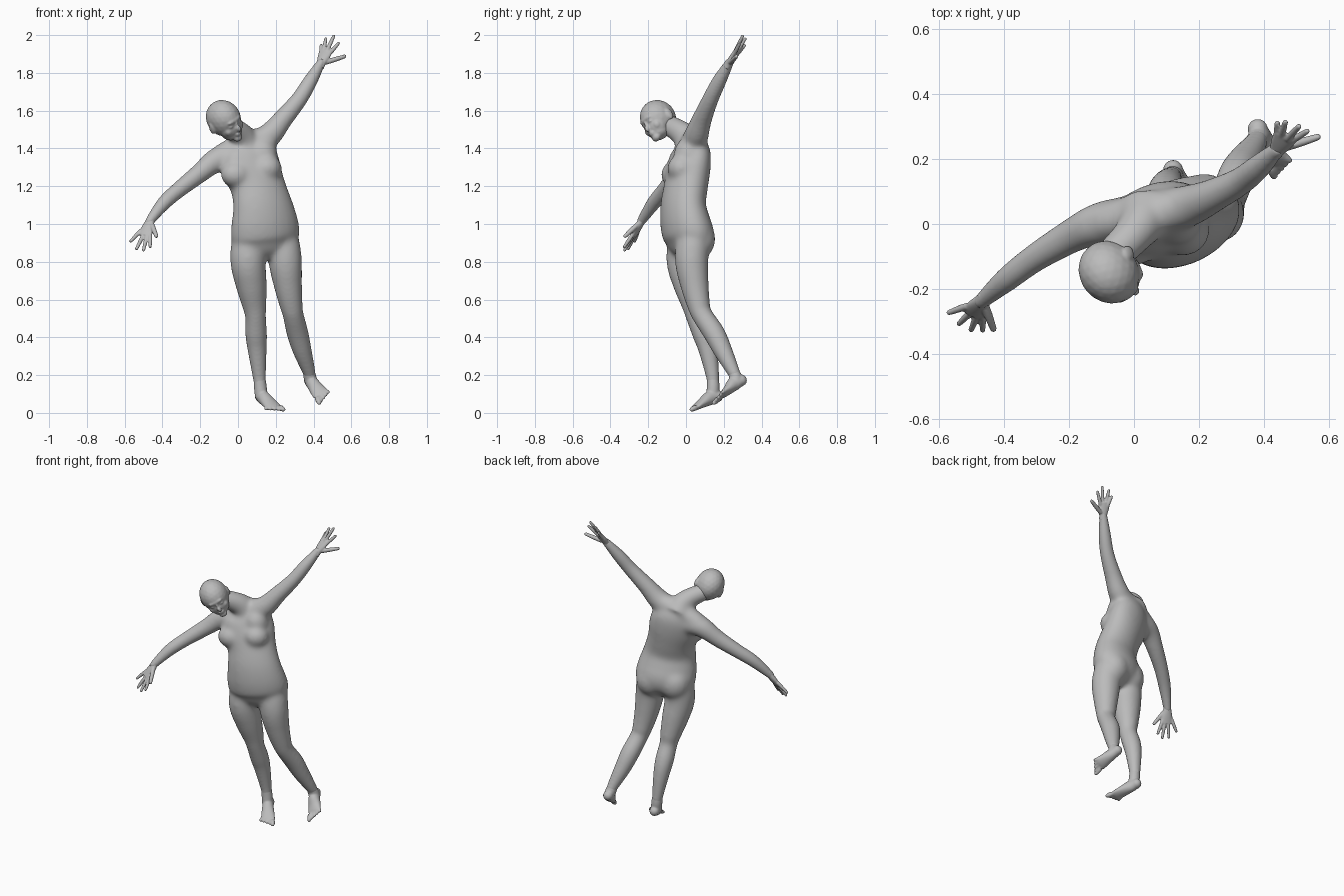
import bpy, bmesh, math
from mathutils import Vector, Matrix

cube = bpy.data.objects.get("Cube")
if cube:
    bpy.data.objects.remove(cube, do_unlink=True)

# One plain grey for the whole figure
grey = bpy.data.materials.new("plain_grey")
grey.use_nodes = True
grey.diffuse_color = (0.5, 0.5, 0.5, 1)
grey.node_tree.nodes["Principled BSDF"].inputs["Base Color"].default_value = (0.5, 0.5, 0.5, 1)

SIDES, STEPS = 24, 5


def spline(points):
    """Smooth path through rings of (x, y, z, half width, half depth)."""
    rings = [Vector(p if len(p) == 5 else (*p, p[3])) for p in points]
    last = len(rings) - 1
    path = []
    for i in range(last):
        before, start = rings[max(i - 1, 0)], rings[i]
        end, after = rings[i + 1], rings[min(i + 2, last)]
        for k in range(STEPS):
            t = k / STEPS
            tangent_in, tangent_out = (end - before) / 2, (after - start) / 2
            path.append(start * (2 * t**3 - 3 * t**2 + 1) + tangent_in * (t**3 - 2 * t**2 + t)
                        + end * (3 * t**2 - 2 * t**3) + tangent_out * (t**3 - t**2))
    path.append(rings[last])
    return path


def loft(bm, points, across=(0.93, 0.37, 0)):
    """Closed tube of elliptical rings; 'across' sets the direction of the width."""
    path = spline(points)
    centres = [Vector(p[:3]) for p in path]
    loops = []
    for i, ring in enumerate(path):
        along = (centres[min(i + 1, len(path) - 1)] - centres[max(i - 1, 0)]).normalized()
        side = Vector(across)
        side = (side - along * side.dot(along)).normalized()
        depth = along.cross(side)
        loop = []
        for k in range(SIDES):
            angle = math.tau * k / SIDES
            loop.append(bm.verts.new(centres[i] + side * ring[3] * math.cos(angle)
                                     + depth * ring[4] * math.sin(angle)))
        loops.append(loop)
    for low, high in zip(loops, loops[1:]):
        for k in range(SIDES):
            n = (k + 1) % SIDES
            bm.faces.new((low[k], low[n], high[n], high[k]))
    bm.faces.new(loops[0][::-1])
    bm.faces.new(loops[-1])


def blob(bm, centre, radii, axes=None):
    """Ellipsoid, optionally turned to the given axes."""
    turn = axes.to_4x4() if axes else Matrix()
    matrix = Matrix.Translation(centre) @ turn @ Matrix.Diagonal((*radii, 1))
    bmesh.ops.create_icosphere(bm, subdivisions=3, radius=1, matrix=matrix)


def digit(bm, base, tip, radius):
    """Finger or toe with a round end."""
    base, tip = Vector(base), Vector(tip)
    middle = base.lerp(tip, 0.5)
    loft(bm, [(*base, radius), (*middle, radius), (*tip, radius * 0.8)], (0.6, 0.3, 0.7))
    blob(bm, tip, [radius * 0.8] * 3)


def relax(obj, iterations, group=""):
    soft = obj.modifiers.new("relax", 'SMOOTH')
    soft.factor = 0.5
    soft.iterations = iterations
    soft.vertex_group = group


def finish(bm, name, voxel, smoothing):
    """Fuse overlapping volumes into one smooth skin."""
    bmesh.ops.recalc_face_normals(bm, faces=bm.faces)
    mesh = bpy.data.meshes.new(name)
    bm.to_mesh(mesh)
    bm.free()
    mesh.materials.append(grey)
    obj = bpy.data.objects.new(name, mesh)
    bpy.context.scene.collection.objects.link(obj)
    fuse = obj.modifiers.new("fuse", 'REMESH')
    fuse.mode = 'VOXEL'
    fuse.voxel_size = voxel
    fuse.use_smooth_shade = True
    relax(obj, smoothing)
    return obj


# Body: trunk, shoulders and neck
body = bmesh.new()
loft(body, [(.15, .012, .815, .07, .04), (.15, .012, .86, .15, .09), (.145, .014, .93, .188, .126),
            (.14, -.005, 1.01, .184, .124), (.13, -.015, 1.1, .165, .112),
            (.105, 0, 1.2, .152, .11), (.07, .015, 1.3, .165, .105),
            (.05, .027, 1.38, .152, .092), (.035, .025, 1.44, .095, .065)])
loft(body, [(-.1, .005, 1.36, .058), (.035, .03, 1.42, .068), (.15, .055, 1.46, .058)], (0, 0, 1))
loft(body, [(.035, .03, 1.41, .095), (.022, 0, 1.46, .072), (-.015, -.047, 1.497, .06),
            (-.07, -.1, 1.525, .055)])

# Chest and seat, turned with the trunk
yaw = Matrix.Rotation(math.radians(22), 3, 'Z')
for centre, radii in (((-.005, -.057, 1.262), (.09, .074, .074)),
                      ((.155, -.025, 1.295), (.08, .074, .074)),
                      ((.0, -.015, 1.325), (.085, .08, .09)), ((.13, .015, 1.37), (.08, .08, .09)),
                      ((.06, .035, .92), (.095, .085, .105)),
                      ((.21, .07, .92), (.095, .085, .105))):
    blob(body, centre, radii, yaw)

# Arms
loft(body, [(.08, .035, 1.42, .068), (.165, .055, 1.468, .066), (.242, .087, 1.56, .052),
            (.325, .13, 1.662, .043), (.382, .175, 1.755, .038), (.432, .222, 1.84, .026),
            (.45, .235, 1.865, .022)])
loft(body, [(-.03, .01, 1.35, .075), (-.11, 0, 1.34, .066), (-.2, -.042, 1.27, .052),
            (-.305, -.105, 1.188, .043), (-.388, -.168, 1.115, .038), (-.46, -.23, 1.025, .026),
            (-.472, -.243, 1, .022)], (0, 0, 1))

# Legs
loft(body, [(.06, 0, .97, .07), (.055, -.005, .9, .09), (.053, -.01, .8, .094),
            (.07, .015, .68, .082), (.085, .04, .58, .066), (.093, .055, .51, .055),
            (.096, .09, .42, .057), (.101, .115, .34, .051), (.112, .14, .2, .036),
            (.118, .145, .13, .03)])
loft(body, [(.23, .035, .97, .07), (.238, .035, .9, .088), (.25, .03, .8, .089),
            (.264, .045, .68, .075), (.28, .065, .58, .062), (.292, .085, .52, .055),
            (.316, .15, .42, .057), (.34, .195, .33, .05), (.372, .245, .23, .036),
            (.382, .265, .19, .03)])
figure = finish(body, "body", 0.008, 10)

# Bake the skin, then soften the trunk where limbs, chest and seat meet it
baked = figure.evaluated_get(bpy.context.evaluated_depsgraph_get())
figure.data = bpy.data.meshes.new_from_object(baked)
figure.modifiers.clear()
trunk = figure.vertex_groups.new(name="trunk")
for v in figure.data.vertices:
    up = min(v.co.z - 0.72, 1.56 - v.co.z) / 0.08
    out = (0.3 - abs(v.co.x - 0.08)) / 0.08
    weight = min(up, out, 1)
    if weight > 0:
        trunk.add([v.index], weight, 'REPLACE')
relax(figure, 40, "trunk")

# Head, in axes of its own: side, face direction, crown direction
crown = Vector((-.24, -.46, .85)).normalized()
face = Vector((.69, -.67, -.28))
face = (face - crown * face.dot(crown)).normalized()
side = face.cross(crown)
axes = Matrix((side, face, crown)).transposed()
middle = Vector((-.077, -.148, 1.56))
head = bmesh.new()


def feature(place, radii):
    blob(head, middle + axes @ Vector(place), radii, axes)


feature((0, 0, 0), (.087, .1, .1))              # skull
feature((0, .04, -.04), (.068, .06, .07))       # face
feature((0, .038, -.075), (.056, .056, .042))   # jaw
feature((0, .078, -.1), (.027, .022, .022))     # chin
feature((0, .103, -.04), (.012, .018, .02))     # nose
feature((0, .098, -.018), (.008, .01, .024))    # nose bridge
feature((0, .09, .008), (.046, .013, .014))     # brow
feature((0, .096, -.07), (.02, .009, .005))     # upper lip
feature((0, .095, -.079), (.018, .009, .006))   # lower lip
for hand in (-1, 1):
    feature((hand * .029, .084, -.015), (.014, .013, .009))   # eye
    feature((hand * .084, -.008, -.02), (.011, .021, .033))   # ear
    feature((hand * .038, .066, -.045), (.024, .023, .026))   # cheek
finish(head, "head", 0.005, 5)


def build_hand(name, wrist, thumb, tips):
    """Flat palm with four fanned fingers and a thumb."""
    bm = bmesh.new()
    wrist, thumb = Vector(wrist), Vector(thumb)
    tips = [Vector(t) for t in tips]
    across = tips[0] - tips[-1]
    knuckles = [wrist.lerp(t, 0.58) for t in tips]
    centre = sum(knuckles, Vector()) / len(tips)
    loft(bm, [(*wrist.lerp(centre, -0.3), .023, .02), (*wrist, .024, .02),
              (*wrist.lerp(centre, 0.5), .034, .017), (*centre, .038, .012)], across)
    for knuckle, tip in zip(knuckles, tips):
        digit(bm, knuckle.lerp(wrist, 0.2), tip, 0.0105)
    digit(bm, wrist.lerp(thumb, 0.2), thumb, 0.013)
    finish(bm, name, 0.004, 4)


build_hand("left_hand", (.44, .228, 1.848), (.564, .267, 1.887),
           [(.532, .285, 1.957), (.507, .3, 1.995), (.465, .313, 1.98), (.44, .31, 1.945)])
build_hand("right_hand", (-.464, -.234, 1.018), (-.432, -.322, .936),
           [(-.465, -.326, .88), (-.5, -.325, .862), (-.537, -.306, .869), (-.568, -.272, .909)])


def build_foot(name, ankle, rings, big_tip, little_tip, across):
    """Pointed foot with an ankle, a heel and a row of five toes."""
    bm = bmesh.new()
    loft(bm, ankle)
    loft(bm, rings, across)
    blob(bm, rings[0][:3], (.031, .031, .031))
    ball = Vector(rings[-2][:3])
    centre = Vector(big_tip).lerp(Vector(little_tip), 0.5)
    for i in range(5):
        tip = Vector(big_tip).lerp(Vector(little_tip), i / 4)
        digit(bm, ball + (tip - centre) * 0.75, tip, 0.015 if i == 0 else 0.0115)
    finish(bm, name, 0.005, 6)


build_foot("right_foot", [(.112, .14, .2, .03), (.118, .144, .14, .034), (.124, .14, .08, .033)],
           [(.12, .166, .088, .03, .03), (.135, .13, .08, .034, .038),
            (.165, .085, .052, .041, .026), (.188, .052, .03, .045, .016),
            (.193, .043, .025, .043, .011)],
           (.24, .03, .018), (.148, .03, .022), (.9, .2, 0))
build_foot("left_foot", [(.372, .245, .23, .03), (.382, .264, .185, .034), (.393, .265, .15, .033)],
           [(.38, .292, .172, .03, .03), (.395, .255, .155, .034, .038),
            (.42, .222, .122, .041, .026), (.438, .195, .1, .045, .016),
            (.442, .188, .094, .043, .011)],
           (.43, .148, .053), (.478, .195, .11), (.55, .5, .65))
